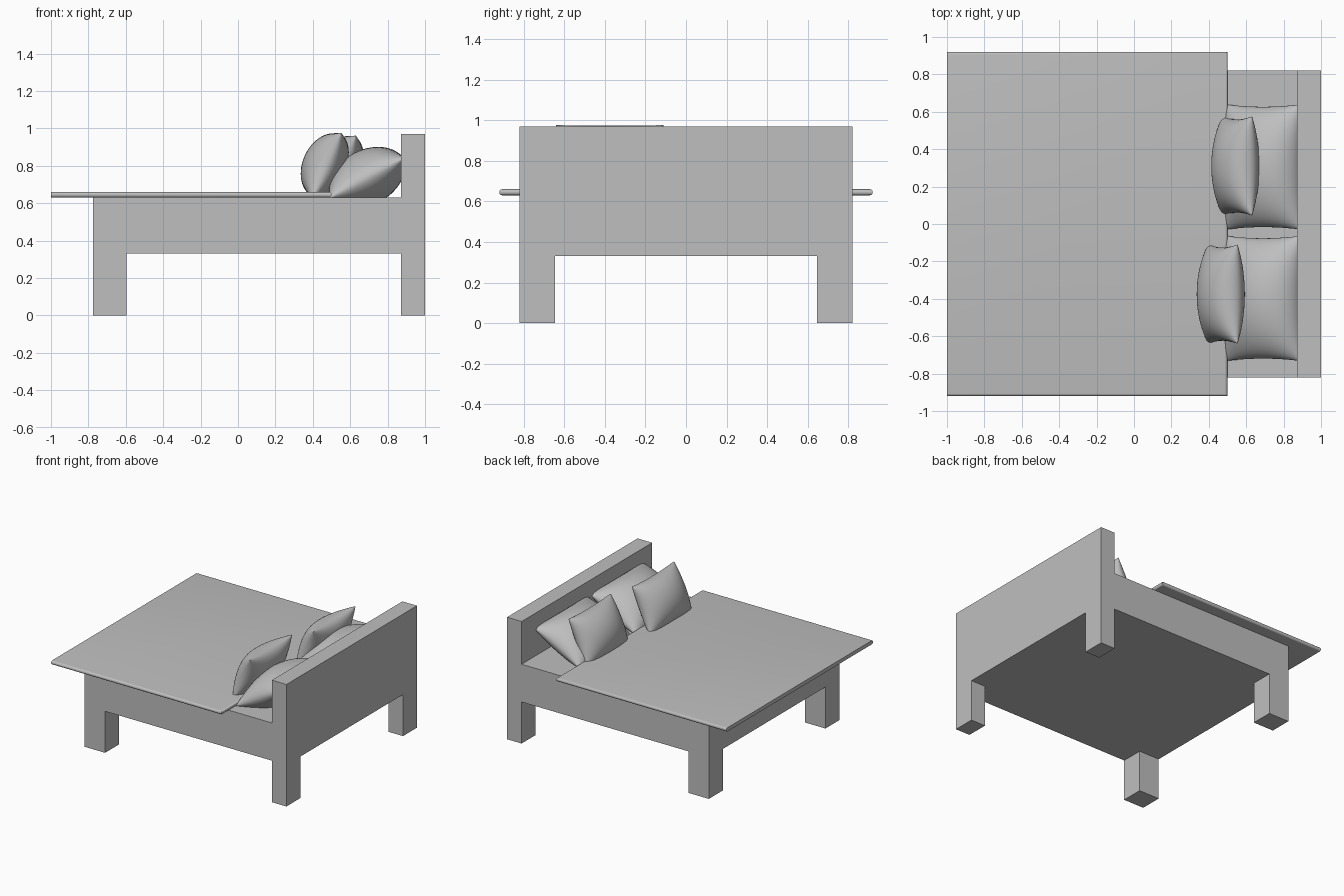
import bpy, bmesh, math
from mathutils import Vector

if "Cube" in bpy.data.objects:
    bpy.data.objects.remove(bpy.data.objects["Cube"])

grey = bpy.data.materials.new("soft_grey")
grey.diffuse_color = (0.52, 0.52, 0.52, 1)
grey.use_nodes = True
grey.node_tree.nodes["Principled BSDF"].inputs["Base Color"].default_value = grey.diffuse_color


def finish(name, bm):
    bmesh.ops.recalc_face_normals(bm, faces=bm.faces)
    mesh = bpy.data.meshes.new(name)
    bm.to_mesh(mesh)
    bm.free()
    mesh.materials.append(grey)
    obj = bpy.data.objects.new(name, mesh)
    bpy.context.collection.objects.link(obj)
    return obj


def smooth(obj, angle):
    bpy.ops.object.select_all(action='DESELECT')
    obj.select_set(True)
    bpy.context.view_layer.objects.active = obj
    bpy.ops.object.shade_smooth_by_angle(angle=math.radians(angle))


def box_bm(lo, hi):
    bm = bmesh.new()
    bmesh.ops.create_cube(bm, size=1)
    for v in bm.verts:
        v.co = [(a + b) / 2 + c * (b - a) for a, b, c in zip(lo, hi, v.co)]
    return bm


def pillow(name, centre, width, length, front, back, tilt, power, pinch):
    """Two puffed grids joined at a seam, leaning back by the tilt angle."""
    along = Vector((math.cos(tilt), 0, math.sin(tilt)))
    out = Vector((-math.sin(tilt), 0, math.cos(tilt)))
    bm = bmesh.new()
    for puff in (front, -back):
        grid = bmesh.ops.create_grid(bm, x_segments=28, y_segments=28, size=1)
        for v in grid["verts"]:
            s = math.sin(v.co.x * math.pi / 2)
            t = math.sin(v.co.y * math.pi / 2)
            ms, mt = max(0, 1 - s * s), max(0, 1 - t * t)
            y = s * width / 2 * (1 - pinch * mt)
            a = t * length / 2 * (1 - pinch * ms)
            v.co = Vector(centre) + along * a + out * puff * (ms * mt) ** power
            v.co.y += y
    bmesh.ops.remove_doubles(bm, verts=bm.verts, dist=0.0005)
    smooth(finish(name, bm), 80)


# Bed base
finish("bed_base", box_bm((-0.775, -0.82, 0.33), (0.872, 0.82, 0.63)))

# Foot legs
for side, y0, y1 in (("right", -0.82, -0.645), ("left", 0.645, 0.82)):
    finish("foot_leg_" + side, box_bm((-0.775, y0, 0), (-0.595, y1, 0.33)))

# Headboard with its two legs in one outline
bm = bmesh.new()
outline = [(-0.82, 0), (-0.645, 0), (-0.645, 0.33), (0.645, 0.33),
           (0.645, 0), (0.82, 0), (0.82, 0.97), (-0.82, 0.97)]
face = bm.faces.new([bm.verts.new((0.872, y, z)) for y, z in outline])
ext = bmesh.ops.extrude_face_region(bm, geom=[face], use_keep_orig=True)
for v in ext["geom"]:
    if isinstance(v, bmesh.types.BMVert):
        v.co.x = 1.0
finish("headboard", bm)

# Blanket, rounded along the sides and the turned edge
bm = box_bm((-1, -0.92, 0.63), (0.5, 0.92, 0.66))
edges = [e for e in bm.edges
         if abs(e.verts[0].co.z - e.verts[1].co.z) < 1e-4
         and max(v.co.x for v in e.verts) > 0]
bmesh.ops.bevel(bm, geom=edges, offset=0.0145, segments=5, profile=0.5, affect='EDGES')
smooth(finish("blanket", bm), 40)

# Large pillows against the headboard
for side, y in (("right", -0.398), ("left", 0.305)):
    pillow("large_pillow_" + side, (0.69, y, 0.735), 0.67, 0.46,
           0.15, 0.145, math.radians(28), 0.55, 0.04)

# Small cushions standing in front
for side, x, y, z in (("right", 0.475, -0.375, 0.80), ("left", 0.553, 0.31, 0.785)):
    pillow("cushion_" + side, (x, y, z), 0.53, 0.385,
           0.13, 0.10, math.radians(66), 0.5, 0.06)
